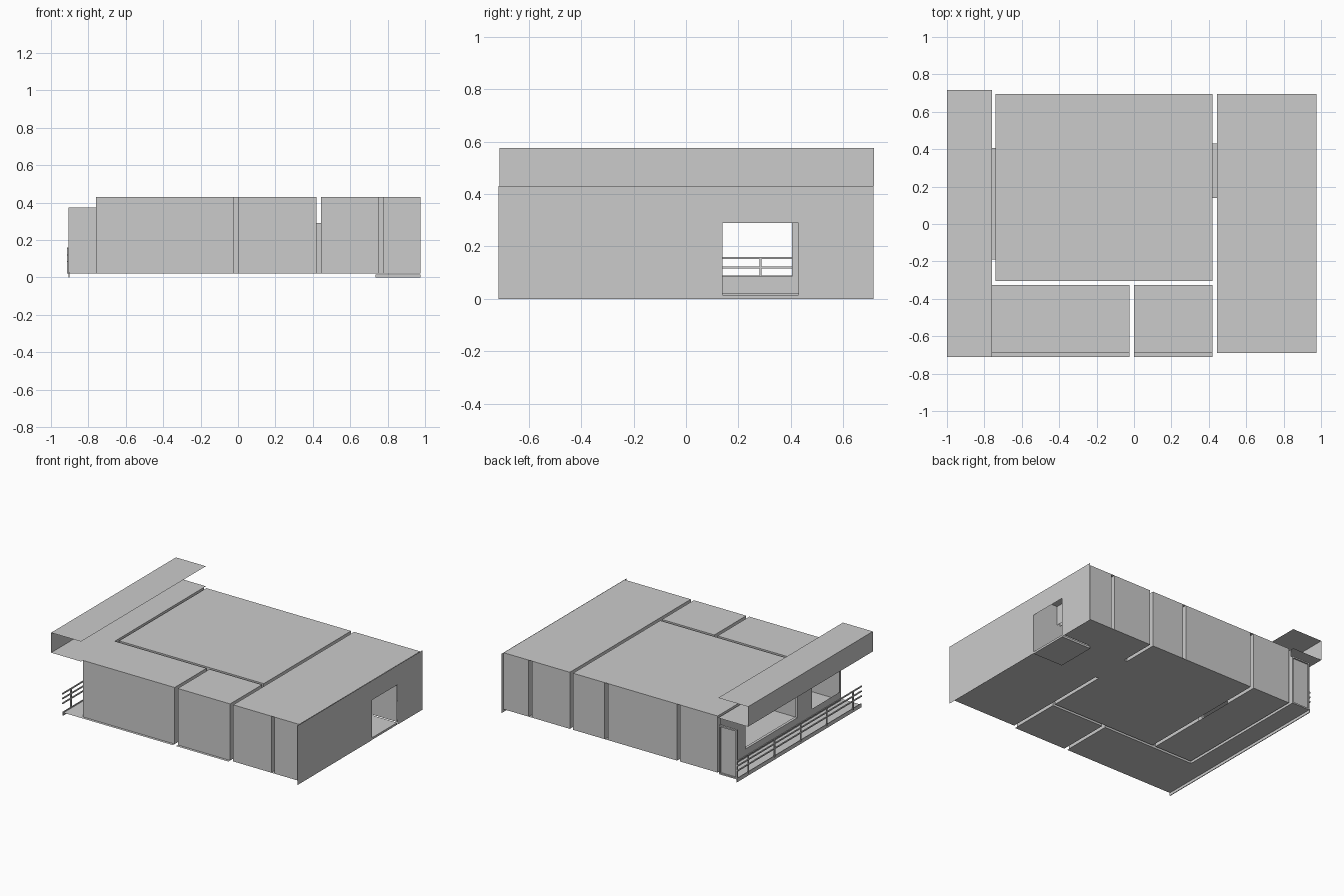
import bpy, bmesh

if "Cube" in bpy.data.objects:
    bpy.data.objects.remove(bpy.data.objects["Cube"])

ZB, ZT = 0.02, 0.43          # floor and ceiling levels


def sheet(name, axis, pos, u, v, holes=()):
    """Flat panel normal to axis, minus rectangular holes (u0, u1, v0, v1)."""
    us = sorted({*u, *[h[i] for h in holes for i in (0, 1)]})
    vs = sorted({*v, *[h[i] for h in holes for i in (2, 3)]})
    bm = bmesh.new()

    def point(a, b):
        return {'x': (pos, a, b), 'y': (a, pos, b), 'z': (a, b, pos)}[axis]

    for a, b in zip(us, us[1:]):
        for c, d in zip(vs, vs[1:]):
            m, n = (a + b) / 2, (c + d) / 2
            if any(h[0] < m < h[1] and h[2] < n < h[3] for h in holes):
                continue
            bm.faces.new([bm.verts.new(point(*p)) for p in ((a, c), (b, c), (b, d), (a, d))])
    bmesh.ops.remove_doubles(bm, verts=bm.verts, dist=1e-5)
    return finish(name, bm)


def finish(name, bm):
    me = bpy.data.meshes.new(name)
    bm.to_mesh(me)
    bm.free()
    ob = bpy.data.objects.new(name, me)
    bpy.context.collection.objects.link(ob)
    return ob


def box(name, x, y, z):
    bm = bmesh.new()
    bmesh.ops.create_cube(bm, size=1)
    for v in bm.verts:
        v.co = [(r[0] + r[1]) / 2 + c * (r[1] - r[0]) for c, r in zip(v.co, (x, y, z))]
    return finish(name, bm)


def reveal(name, x0, x1, hole):
    """Lining of an opening through a double wall."""
    y0, y1, z0, z1 = hole
    for y in (y0, y1):
        sheet(name + "_jamb", 'y', y, (x0, x1), (z0, z1))
    for z in (z0, z1):
        sheet(name + "_sill", 'z', z, (x0, x1), (y0, y1))


WALL = (ZB, ZT)
door = (0.14, 0.43, ZB, 0.29)
window = (-0.19, 0.405, 0.085, 0.375)
side_window = (-0.67, -0.36, 0.085, 0.375)

# Roof panels
for name, x, y in [("main_roof", (-0.74, 0.42), (-0.305, 0.695)),
                   ("front_left_roof", (-0.76, -0.025), (-0.69, -0.325)),
                   ("front_middle_roof", (0, 0.42), (-0.69, -0.325)),
                   ("right_roof", (0.445, 0.975), (-0.69, 0.695))]:
    sheet(name, 'z', ZT, x, y)

# Floors, split where partitions stand
for name, x, y in [("bedroom_floor", (-0.74, -0.44), (-0.305, 0.695)),
                   ("living_floor", (-0.415, 0.42), (-0.305, 0.695)),
                   ("front_left_floor", (-0.76, -0.025), (-0.71, -0.325)),
                   ("front_middle_floor", (0, 0.42), (-0.71, -0.325)),
                   ("balcony_floor", (-0.905, -0.76), (-0.71, 0.71))]:
    sheet(name, 'z', ZB, x, y)
sheet("right_floor", 'z', ZB, (0.445, 0.975), (-0.69, 0.695), [(0.75, 0.975, 0.14, 0.43)])

# Sunken entry slab
box("entry_slab", (0.735, 0.975), (0.14, 0.43), (0.0, 0.015))

# Front walls
for x in [(-0.76, -0.025), (0, 0.42), (0.445, 0.75), (0.775, 0.975)]:
    sheet("front_wall", 'y', -0.69, x, WALL)

# Back walls
for x in [(-0.74, -0.44), (-0.415, 0.14), (0.165, 0.42), (0.445, 0.75), (0.775, 0.975)]:
    sheet("back_wall", 'y', 0.695, x, WALL)

# Lengthwise interior walls
sheet("main_room_wall", 'y', -0.305, (-0.74, 0.42), WALL)
for x in [(-0.76, -0.025), (0, 0.42)]:
    sheet("front_room_wall", 'y', -0.325, x, WALL)
for y in (0.14, 0.43):
    sheet("hall_wall", 'y', y, (0.445, 0.975), WALL)

# Cross walls
for x in (-0.025, 0, 0.42):
    sheet("front_room_partition", 'x', x, (-0.69, -0.325), WALL)
sheet("main_room_end", 'x', 0.42, (-0.305, 0.695), WALL, [door])
sheet("right_wing_wall", 'x', 0.445, (-0.69, 0.695), WALL, [door])
reveal("inner_door", 0.42, 0.445, door)
for x in (0.75, 0.775):
    sheet("hall_partition", 'x', x, (-0.69, 0.695), WALL, [door])
for x in (0.14, 0.165):
    sheet("nook_partition", 'x', x, (0.43, 0.695), WALL)
for x in (-0.44, -0.415):
    sheet("bedroom_partition", 'x', x, (-0.305, 0.695), WALL, [door])

# Right outer wall with entrance
sheet("right_outer_wall", 'x', 0.977, (-0.715, 0.715), (0.0, ZT), [(0.14, 0.43, 0.0, 0.29)])

# Balcony side wall with windows
sheet("balcony_wall", 'x', -0.76, (-0.69, 0.695), WALL, [window, side_window])
sheet("balcony_inner_wall", 'x', -0.74, (-0.305, 0.695), WALL, [window])
reveal("window", -0.76, -0.74, window)

# Canopy: open channel profile
sheet("canopy_soffit", 'z', ZT, (-1.0, -0.76), (-0.712, 0.717))
sheet("canopy_top", 'z', 0.575, (-1.0, -0.76), (-0.712, 0.717))
sheet("canopy_fascia", 'x', -1.0, (-0.712, 0.717), (ZT, 0.575))

# Balcony wind screen with frame
sheet("wind_screen", 'y', 0.7, (-0.905, -0.76), (ZB, 0.375))
for x in [(-0.905, -0.895), (-0.77, -0.76)]:
    box("screen_frame_post", x, (0.695, 0.71), (ZB, 0.375))
for z in [(ZB, 0.03), (0.365, 0.375)]:
    box("screen_frame_rail", (-0.905, -0.76), (0.695, 0.71), z)

# Balcony curb and railing
box("balcony_curb", (-0.907, -0.902), (-0.712, 0.712), (0.0, 0.028))
for z in (0.085, 0.12, 0.155):
    box("rail", (-0.915, -0.907), (-0.71, 0.71), (z - 0.004, z + 0.004))
for i in range(5):
    y = 0.585 - 0.3 * i
    box("rail_post", (-0.913, -0.905), (y - 0.004, y + 0.004), (0.02, 0.157))
